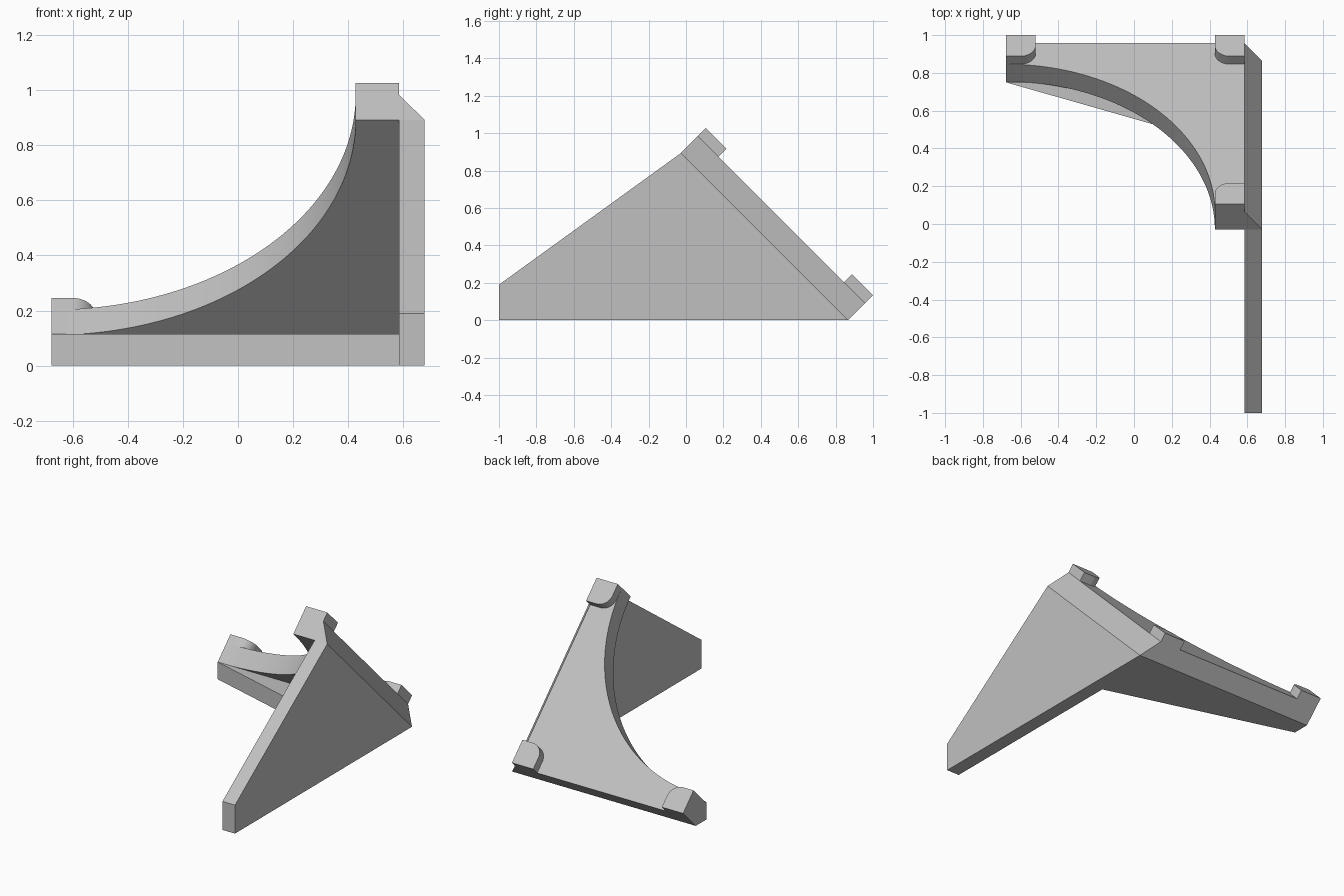
import bpy
import bmesh
from math import cos, sin, pi, sqrt
from mathutils import Matrix, Vector

if "Cube" in bpy.data.objects:
    bpy.data.objects.remove(bpy.data.objects["Cube"])

GREY = (0.53, 0.53, 0.53, 1)
grey = bpy.data.materials.new("plain grey")
grey.use_nodes = True
grey.diffuse_color = GREY
grey.node_tree.nodes["Principled BSDF"].inputs["Base Color"].default_value = GREY

# Main dimensions
LEFT, INNER, OUTER = -0.678, 0.585, 0.678   # x of the far end and of the side plate faces
FOOT = 0.865                                # y where the sloping web meets the ground
SPAN = INNER - LEFT                         # web is a square with a round bite
THICK, TAB_TOP, TAB = 0.13, 0.19, 0.157

# Sloping frame: u along x, v up the slope, w out of the back
h = 1 / sqrt(2)
SLOPE = Matrix(((1, 0, 0, 0), (0, -h, h, FOOT), (0, h, h, 0), (0, 0, 0, 1)))
# Side frame: profile in y, z and depth along x
SIDE = Matrix(((0, 0, 1, 0), (1, 0, 0, 0), (0, 1, 0, 0), (0, 0, 0, 1)))


def finish(bm, name):
    bmesh.ops.recalc_face_normals(bm, faces=bm.faces)
    mesh = bpy.data.meshes.new(name)
    bm.to_mesh(mesh)
    bm.free()
    mesh.materials.append(grey)
    ob = bpy.data.objects.new(name, mesh)
    bpy.context.collection.objects.link(ob)
    return ob


def prism(name, outline, low, high, frame):
    bm = bmesh.new()
    face = bm.faces.new([bm.verts.new((a, b, low)) for a, b in outline])
    new = bmesh.ops.extrude_face_region(bm, geom=[face])["geom"]
    bmesh.ops.translate(bm, vec=(0, 0, high - low),
                        verts=[g for g in new if isinstance(g, bmesh.types.BMVert)])
    bm.transform(frame)
    return finish(bm, name)


def hull(name, points):
    bm = bmesh.new()
    for p in points:
        bm.verts.new(p)
    bmesh.ops.convex_hull(bm, input=bm.verts)
    bmesh.ops.dissolve_limit(bm, angle_limit=0.01, verts=bm.verts, edges=bm.edges)
    return finish(bm, name)


def arc(cx, cy, r, start, end, n):
    steps = [start + (end - start) * i / n for i in range(n + 1)]
    return [(cx + r * cos(t), cy + r * sin(t)) for t in steps]


def drill(ob, cutters):
    for c in cutters:
        mod = ob.modifiers.new("hole", "BOOLEAN")
        mod.operation, mod.solver, mod.object = "DIFFERENCE", "EXACT", c
    dg = bpy.context.evaluated_depsgraph_get()
    mesh = bpy.data.meshes.new_from_object(ob.evaluated_get(dg))
    ob.modifiers.clear()
    ob.data = mesh


def hole(name, a, b, r, low, high, frame):
    return prism(name, arc(a, b, r, 0, 2 * pi, 32)[:-1], low, high, frame)


# Upright side plate with two bolt holes
crest = FOOT - SPAN * h
side_plate = prism("side_plate", [(-1, 0), (FOOT, 0), (crest, SPAN * h), (-1, 0.19)],
                   INNER, OUTER, SIDE)
bolt_cutters = [hole("bolt_cutter", y, 0.1, 0.052, INNER - 0.1, OUTER + 0.1, SIDE)
                for y in (-0.845, 0.223)]
drill(side_plate, bolt_cutters)

# Chamfered strip joining the side plate to the back of the web
strip = hull("chamfer_strip", [SLOPE @ Vector((x, v, w)) for v in (0, SPAN)
                               for x, w in ((INNER, 0), (OUTER, 0), (INNER, THICK))])

# Sloping web with a quarter-circle bite
bite = arc(LEFT, SPAN, SPAN - TAB, 0, -pi / 2, 64)
web = prism("sloping_web", [(LEFT, 0), (INNER, 0), (INNER, SPAN)] + bite, 0, THICK, SLOPE)

# Tapering floor flange under the web
TOP = 0.115
flange = hull("floor_flange", [
    (LEFT, FOOT, 0), (INNER, FOOT, 0),
    (LEFT, FOOT - TOP, 0), (LEFT, FOOT - TOP, TOP), (INNER, FOOT - TOP, TOP),
    (INNER, 0.39, 0), (INNER, 0.39, TOP)])

# Mounting tabs: square pads, one rounded corner each, with a blind screw hole
half, r = TAB / 2, 0.08
parts = [side_plate, strip, web, flange]
screw_cutters = []
for name, u, v, su, sv in (("lower_right_tab", LEFT + half, half, 1, 1),
                           ("lower_left_tab", INNER - half, half, -1, 1),
                           ("upper_tab", INNER - half, SPAN - half, -1, -1)):
    pad = [(-half, half), (-half, -half), (half, -half)] + arc(half - r, half - r, r, 0, pi / 2, 16)
    tab = prism(name, [(u + su * a, v + sv * b) for a, b in pad], THICK, TAB_TOP, SLOPE)
    cutter = hole("screw_cutter", u, v, 0.031, 0.04, TAB_TOP + 0.1, SLOPE)
    drill(tab, [cutter])
    screw_cutters.append(cutter)
    parts.append(tab)
drill(web, screw_cutters)

for c in bolt_cutters + screw_cutters:
    bpy.data.objects.remove(c)

# Smooth the round surfaces, keep corners sharp
bpy.ops.object.select_all(action="DESELECT")
for p in parts:
    p.select_set(True)
bpy.context.view_layer.objects.active = web
bpy.ops.object.shade_smooth_by_angle(angle=pi / 6)
